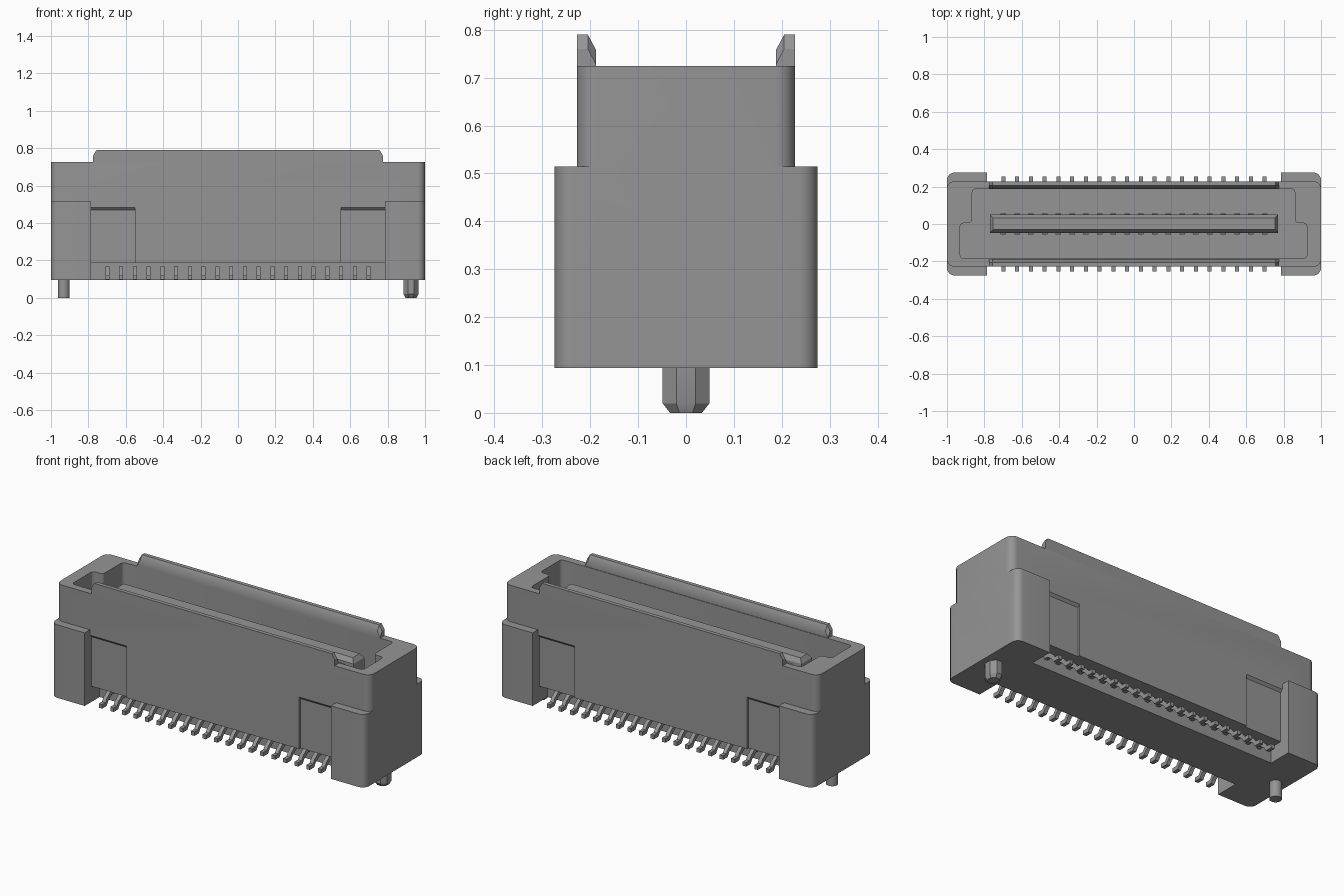
import bpy, bmesh, math
from mathutils import Vector

if "Cube" in bpy.data.objects:
    bpy.data.objects.remove(bpy.data.objects["Cube"], do_unlink=True)

grey = bpy.data.materials.new("mid grey")
grey.use_nodes = True
grey.diffuse_color = (0.3, 0.3, 0.3, 1)
grey.node_tree.nodes["Principled BSDF"].inputs["Base Color"].default_value = grey.diffuse_color


def loft(bm, rings):
    """Closed solid through rings of matching points."""
    loops = [[bm.verts.new(p) for p in ring] for ring in rings]
    n = len(loops[0])
    for a, b in zip(loops, loops[1:]):
        for i in range(n):
            bm.faces.new((a[i], a[(i + 1) % n], b[(i + 1) % n], b[i]))
    bm.faces.new(loops[0][::-1])
    bm.faces.new(loops[-1])


def place(axis, pts, h):
    order = {"x": lambda a, b: (h, a, b), "y": lambda a, b: (a, h, b), "z": lambda a, b: (a, b, h)}
    return [order[axis](*p) for p in pts]


def finish(name, bm):
    bmesh.ops.recalc_face_normals(bm, faces=bm.faces)
    mesh = bpy.data.meshes.new(name)
    bm.to_mesh(mesh)
    bm.free()
    mesh.materials.append(grey)
    mesh.shade_smooth()
    mesh.set_sharp_from_angle(angle=math.radians(28))
    obj = bpy.data.objects.new(name, mesh)
    bpy.context.collection.objects.link(obj)
    return obj


def solid(name, axis, *sections):
    """Sections are (height, points) pairs along an axis."""
    bm = bmesh.new()
    loft(bm, [place(axis, pts, h) for h, pts in sections])
    return finish(name, bm)


def prism(name, axis, pts, lo, hi):
    return solid(name, axis, (lo, pts), (hi, pts))


def rect(a0, a1, b0, b1):
    return [(a0, b0), (a1, b0), (a1, b1), (a0, b1)]


def rounded(pts, radii, steps=6):
    """Fillet the square corners of an outline."""
    out = []
    for i, (p, r) in enumerate(zip(pts, radii)):
        p = Vector(p)
        if r == 0:
            out.append(tuple(p))
            continue
        ua = (Vector(pts[i - 1]) - p).normalized() * r
        ub = (Vector(pts[(i + 1) % len(pts)]) - p).normalized() * r
        for k in range(steps + 1):
            t = math.pi / 2 * k / steps
            out.append(tuple(p + ua + ub - ub * math.cos(t) - ua * math.sin(t)))
    return out


def ellipse(cx, rx, ry, n):
    return [(cx + rx * math.cos(math.tau * (i + 0.5) / n),
             ry * math.sin(math.tau * (i + 0.5) / n)) for i in range(n)]


def combine(obj, tools):
    """Apply boolean tools in order, then remove them."""
    for tool, mode in tools:
        tool.hide_render = True
        mod = obj.modifiers.new(mode.lower(), "BOOLEAN")
        mod.object, mod.operation, mod.solver = tool, mode, "EXACT"
    graph = bpy.context.evaluated_depsgraph_get()
    graph.update()
    mesh = bpy.data.meshes.new_from_object(obj.evaluated_get(graph))
    obj.modifiers.clear()
    obj.data = mesh
    mesh.materials.clear()
    mesh.materials.append(grey)
    mesh.shade_smooth()
    mesh.set_sharp_from_angle(angle=math.radians(28))
    for tool, _ in tools:
        bpy.data.objects.remove(tool, do_unlink=True)


BASE, TOP, WALL, FLOOR = 0.094, 0.725, 0.228, 0.22

# Housing with foot notches, side panels, end blocks and the socket cavity
housing = prism("housing", "z", rounded(rect(-1, 1, -WALL, WALL), [0.04] * 4), BASE, TOP)
tools = []
for s in (-1, 1):
    notch = rect(0.14 * s, 0.4 * s, 0, 0.185)
    tools.append((prism("foot_notch", "x", notch, -0.79, 0.79), "DIFFERENCE"))
    panel = [(0.215 * s, 0.17), (0.215 * s, 0.47), (0.24 * s, 0.497), (0.24 * s, 0.17)]
    for lo, hi in ((-0.79, -0.55), (0.55, 0.79)):
        tools.append((prism("panel_recess", "x", panel, lo, hi), "DIFFERENCE"))
for s in (-1, 1):
    block = rounded(rect(0.785 * s, s, -0.275, 0.275), [0, 0.04, 0.04, 0])
    tools.append((prism("end_block", "z", block, BASE, 0.515), "UNION"))
outline = [(-0.93, -0.185), (0.925, -0.185), (0.925, 0.005), (0.86, 0.005),
           (0.86, 0.188), (-0.865, 0.188), (-0.865, 0.005), (-0.93, 0.005)]
cavity = rounded(outline, [0.02] * len(outline), 3)
tools.append((prism("cavity", "z", cavity, FLOOR, 0.9), "DIFFERENCE"))
combine(housing, tools)


# Raised guide lips along both long walls
def lip_outline(top):
    return [(-0.775, TOP), (0.775, TOP), (0.775, top - 0.03),
            (0.757, top), (-0.757, top), (-0.775, top - 0.03)]


for s, name in ((-1, "front_lip"), (1, "back_lip")):
    solid(name, "y", (WALL * s, lip_outline(0.79)), (0.205 * s, lip_outline(0.79)),
          (0.188 * s, lip_outline(0.758)))

# Central tongue with chamfered top
wide = rect(-0.77, 0.77, -0.048, 0.05)
solid("tongue", "z", (FLOOR - 0.02, wide), (0.665, wide),
      (0.69, rect(-0.753, 0.753, -0.03, 0.033)))

# Rows of contacts on the tongue and bent solder tails below
COUNT, PITCH = 20, 0.0735
tail = [(0.12, 0.145), (0.165, 0.145), (0.2, 0.12), (0.215, 0.097), (0.255, 0.097),
        (0.255, 0.12), (0.225, 0.12), (0.21, 0.142), (0.175, 0.168), (0.12, 0.168)]
contacts, tails = bmesh.new(), bmesh.new()
for i in range(COUNT):
    x = (i - (COUNT - 1) / 2) * PITCH
    for s in (-1, 1):
        strip = rect(0.04 * s, 0.057 * s, FLOOR - 0.01, 0.65)
        loft(contacts, [place("x", strip, x + d) for d in (-0.015, 0.015)])
        foot = [(y * s, z) for y, z in tail]
        loft(tails, [place("x", foot, x + d) for d in (-0.011, 0.011)])
finish("contacts", contacts)
finish("solder_tails", tails)

# Locating pegs: one slim round, one larger and faceted with a chamfered tip
prism("right_peg", "z", ellipse(-0.932, 0.032, 0.032, 20), 0, 0.12)
solid("left_peg", "z", (0, ellipse(0.925, 0.033, 0.036, 8)),
      (0.02, ellipse(0.925, 0.043, 0.053, 8)), (0.12, ellipse(0.925, 0.043, 0.053, 8)))
